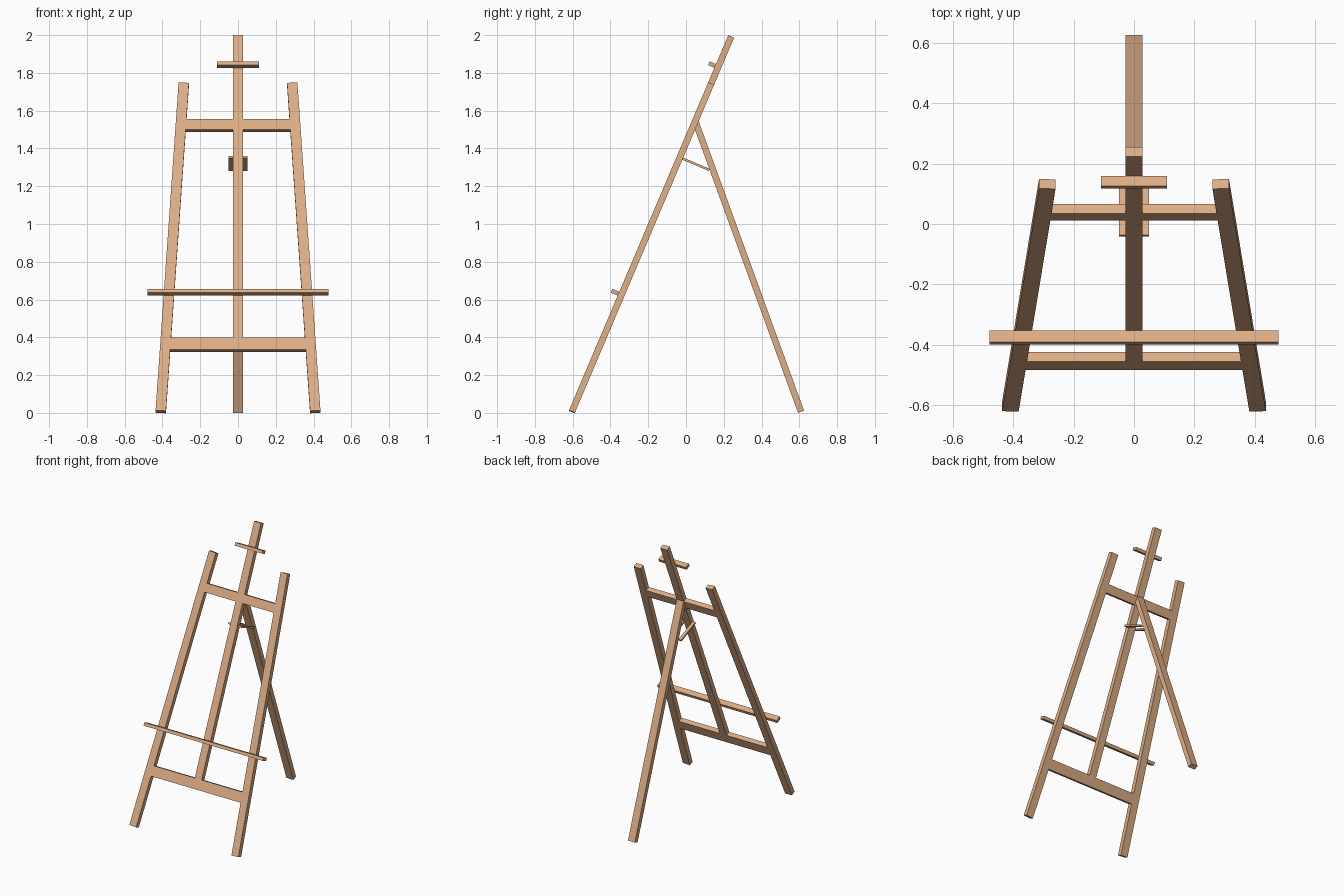
import bpy
import bmesh
from math import radians, atan2, hypot
from mathutils import Matrix, Vector

cube = bpy.data.objects.get("Cube")
if cube:
    bpy.data.objects.remove(cube, do_unlink=True)

wood = bpy.data.materials.new("warm_wood")
wood.use_nodes = True
colour = (0.72, 0.42, 0.235, 1)
wood.diffuse_color = colour
wood.node_tree.nodes["Principled BSDF"].inputs["Base Color"].default_value = colour

T = 0.034   # timber thickness
W = 0.055   # timber width

# Leaning front frame: x across, y through its thickness, z up its slope
FRAME = Matrix.Translation((0, -0.62, 0.0125)) @ Matrix.Rotation(radians(-23), 4, 'X')
# Rear prop: y = 0 is its outer face
PROP = Matrix.Translation((0, 0.625, 0.0118)) @ Matrix.Rotation(radians(20), 4, 'X')


def beam(name, xs, ys, zs, frame):
    """Box spanning the given ranges inside a tilted frame."""
    size = Vector((xs[1] - xs[0], ys[1] - ys[0], zs[1] - zs[0]))
    centre = Vector((sum(xs), sum(ys), sum(zs))) / 2
    bm = bmesh.new()
    bmesh.ops.create_cube(bm, size=1)
    bm.transform(frame @ Matrix.Translation(centre) @ Matrix.Diagonal((*size, 1)))
    mesh = bpy.data.meshes.new(name)
    bm.to_mesh(mesh)
    bm.free()
    mesh.materials.append(wood)
    obj = bpy.data.objects.new(name, mesh)
    bpy.context.collection.objects.link(obj)
    return obj


# Splayed front legs and the pair of prop links
foot_x, top_x, rise = 0.409, 0.287, 1.886
for side, label in ((1, "left"), (-1, "right")):
    splay = Matrix.Rotation(-side * atan2(foot_x - top_x, rise), 4, 'Y')
    leg = FRAME @ Matrix.Translation((side * foot_x, 0, 0)) @ splay
    beam(f"{label}_front_leg", (-W / 2, W / 2), (0, T),
         (0, hypot(rise, foot_x - top_x)), leg)
    link = sorted((side * W / 2, side * 0.05))
    beam(f"{label}_prop_link", link, (0.01, 0.186), (1.457, 1.469), FRAME)

# Cross bars between the legs
beam("lower_crossbar", (-0.37, 0.37), (0, T), (0.35, 0.421), FRAME)
beam("upper_crossbar", (-0.29, 0.29), (0, T), (1.615, 1.676), FRAME)

# Central mast, canvas shelf and top clamp
beam("central_mast", (-W / 2, W / 2), (0, T), (0.42, 2.159), FRAME)
beam("canvas_shelf", (-0.478, 0.478), (-0.04, 0), (0.661, 0.683), FRAME)
beam("top_clamp", (-0.11, 0.11), (-0.036, 0), (1.971, 1.993), FRAME)

# Rear prop leg
beam("rear_prop", (-W / 2, W / 2), (-T, 0), (0, 1.631), PROP)
